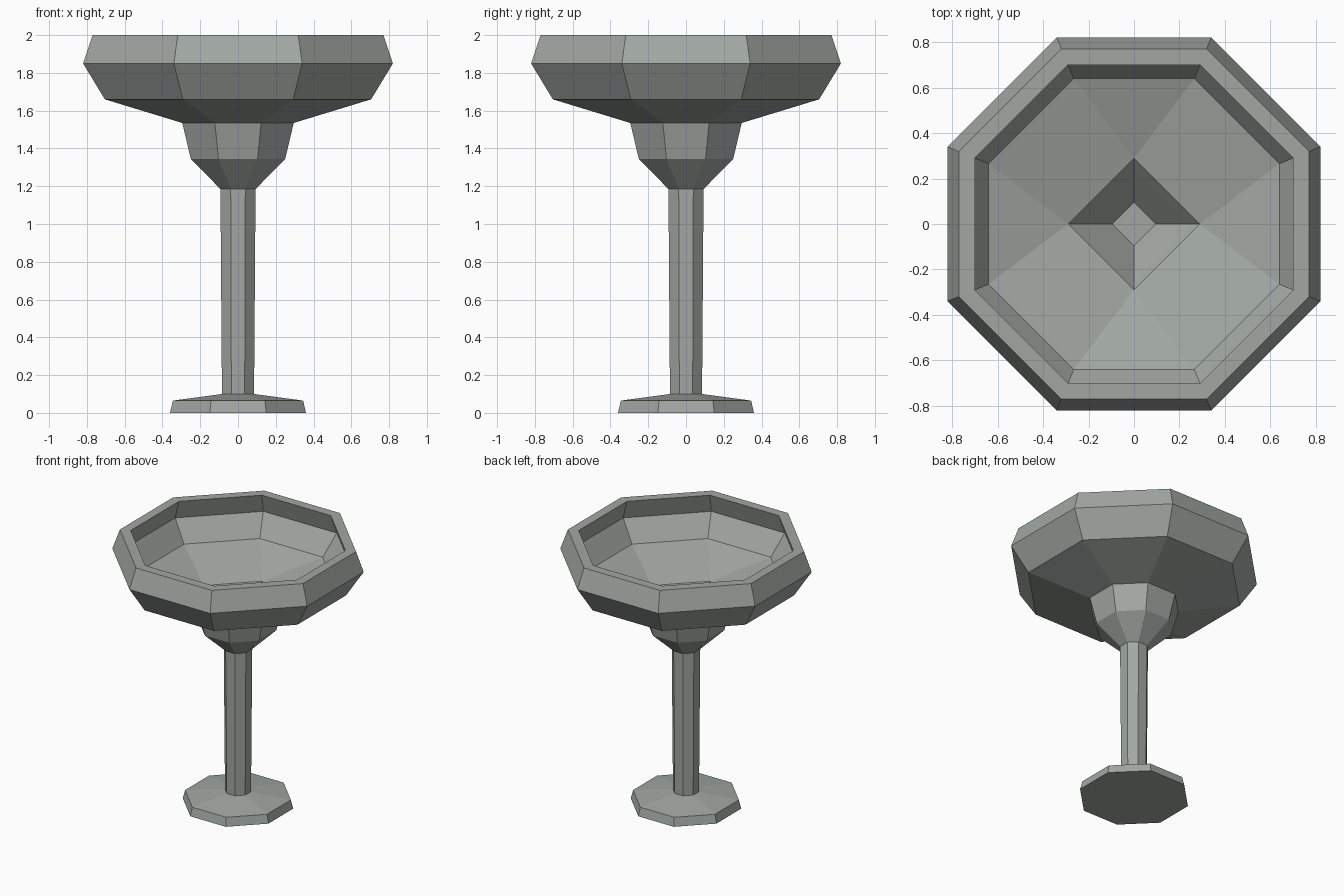
import bpy, bmesh, math

if "Cube" in bpy.data.objects:
    bpy.data.objects.remove(bpy.data.objects["Cube"])

stone = bpy.data.materials.new("grey_green")
stone.diffuse_color = (0.36, 0.39, 0.365, 1)
stone.use_nodes = True
stone.node_tree.nodes["Principled BSDF"].inputs["Base Color"].default_value = stone.diffuse_color

A = math.cos(math.pi / 8)          # apothem / circumradius of an octagon


def ring(bm, r, z, n=8, start=math.pi / 8):
    """Counter-clockwise ring of n vertices at height z."""
    return [bm.verts.new((r * math.cos(start + 2 * math.pi * k / n),
                          r * math.sin(start + 2 * math.pi * k / n), z))
            for k in range(n)]


def skin(bm, a, b):
    """Quads between two rings with the same number of vertices."""
    n = len(a)
    for k in range(n):
        j = (k + 1) % n
        bm.faces.new((a[k], a[j], b[j], b[k]))


def loft(bm, profile):
    """Octagonal loft through (half-width, height) points."""
    rings = [ring(bm, w / A, z) for w, z in profile]
    for a, b in zip(rings, rings[1:]):
        skin(bm, a, b)
    return rings


def finish(bm, name):
    mesh = bpy.data.meshes.new(name)
    bm.to_mesh(mesh)
    bm.free()
    mesh.materials.append(stone)
    bpy.context.collection.objects.link(bpy.data.objects.new(name, mesh))


# Foot: closed underneath, sloping up to the stem
bm = bmesh.new()
rings = loft(bm, [(0.36, 0), (0.345, 0.065), (0.085, 0.10)])
bm.faces.new(rings[0][::-1])
finish(bm, "foot")

# Stem: slightly wider at the top
bm = bmesh.new()
loft(bm, [(0.085, 0.10), (0.093, 1.185)])
finish(bm, "stem")

# Bowl: outside up to the rim, then down the inside wall
bm = bmesh.new()
rings = loft(bm, [(0.093, 1.185), (0.25, 1.345), (0.295, 1.535),
                  (0.705, 1.66), (0.82, 1.85), (0.77, 2.0),
                  (0.70, 2.0), (0.745, 1.855), (0.64, 1.70)])
# Bowl floor: octagon narrows to a four-sided pit
inner = rings[-1]
pit_top = ring(bm, 0.29, 1.58, 4, 0)
pit_floor = ring(bm, 0.095, 1.38, 4, 0)
for k in range(8):
    a, b = inner[k], inner[(k + 1) % 8]
    if k % 2:
        bm.faces.new((a, b, pit_top[((k + 1) // 2) % 4]))
    else:
        bm.faces.new((a, b, pit_top[(k // 2 + 1) % 4], pit_top[k // 2]))
skin(bm, pit_top, pit_floor)
bm.faces.new(pit_floor)
finish(bm, "bowl")
